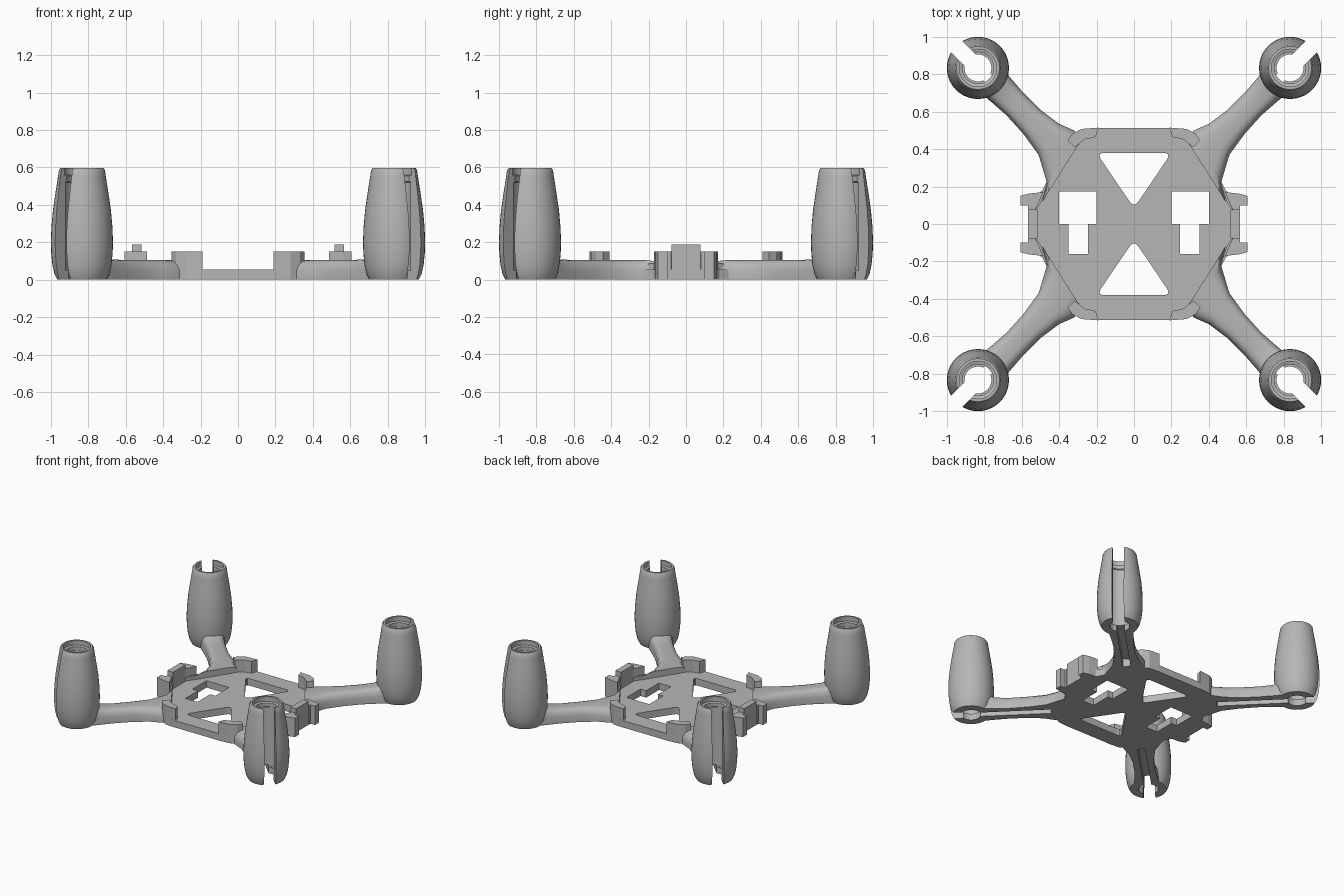
import bpy, bmesh, math
from mathutils import Vector, Matrix

cube = bpy.data.objects.get("Cube")
if cube:
    bpy.data.objects.remove(cube)

grey = bpy.data.materials.new("matte_grey")
grey.use_nodes = True
grey.diffuse_color = (0.47, 0.47, 0.47, 1)
grey.node_tree.nodes["Principled BSDF"].inputs["Base Color"].default_value = (0.47, 0.47, 0.47, 1)


def finish(name, bm):
    bmesh.ops.recalc_face_normals(bm, faces=bm.faces)
    mesh = bpy.data.meshes.new(name)
    bm.to_mesh(mesh)
    bm.free()
    mesh.materials.append(grey)
    obj = bpy.data.objects.new(name, mesh)
    bpy.context.collection.objects.link(obj)
    return obj


def activate(obj):
    bpy.ops.object.select_all(action='DESELECT')
    obj.select_set(True)
    bpy.context.view_layer.objects.active = obj


def loft(name, rings):
    """Skin a list of equal-sized closed rings and cap both ends."""
    bm = bmesh.new()
    rows = [[bm.verts.new(p) for p in ring] for ring in rings]
    n = len(rows[0])
    for a, b in zip(rows, rows[1:]):
        for i in range(n):
            j = (i + 1) % n
            bm.faces.new((a[i], a[j], b[j], b[i]))
    bm.faces.new(rows[0])
    bm.faces.new(rows[-1])
    return finish(name, bm)


def prism(name, outline, z0, z1):
    return loft(name, [[(x, y, z) for x, y in outline] for z in (z0, z1)])


def lathe(name, profile, x, y, sides=40):
    angles = [2 * math.pi * i / sides for i in range(sides)]
    return loft(name, [[(x + r * math.cos(a), y + r * math.sin(a), z) for a in angles]
                       for r, z in profile])


def rect(x0, x1, y0, y1):
    return [(x0, y0), (x1, y0), (x1, y1), (x0, y1)]


def combine(obj, other, operation):
    mod = obj.modifiers.new(operation.lower(), 'BOOLEAN')
    mod.operation = operation
    mod.solver = 'EXACT'
    mod.object = other
    activate(obj)
    bpy.ops.object.modifier_apply(modifier=mod.name)
    bpy.data.objects.remove(other)


def rounded(points, radius, steps=5):
    """Replace each corner with a short curve."""
    pts = [Vector(p) for p in points]
    out = []
    for i, p in enumerate(pts):
        a = p + (pts[i - 1] - p).normalized() * radius
        b = p + (pts[(i + 1) % len(pts)] - p).normalized() * radius
        for k in range(steps + 1):
            t = k / steps
            out.append(a * (1 - t) ** 2 + p * 2 * t * (1 - t) + b * t ** 2)
    return out


def diagonal_bar(name, sx, sy, start, end, width, z0, z1):
    """Box lying along the diagonal of one corner."""
    along = Vector((sx, sy)).normalized()
    side = Vector((-along.y, along.x)) * width / 2
    pts = [along * start - side, along * end - side, along * end + side, along * start + side]
    return prism(name, pts, z0, z1)


# Centre plate with its cut-outs
quarter = [(0.565, 0.08), (0.54, 0.14), (0.49, 0.18), (0.47, 0.22),
           (0.36, 0.44), (0.33, 0.48), (0.28, 0.505), (0.22, 0.513)]
half = quarter + [(-x, y) for x, y in reversed(quarter)]
plate = prism("centre_plate", half + [(-x, -y) for x, y in half], 0, 0.055)
for s in (1, -1):
    triangle = [(-0.2, 0.38 * s), (0.2, 0.38 * s), (0, 0.085 * s)]
    combine(plate, prism("triangle_cutter", rounded(triangle, 0.045), -0.1, 0.2), 'DIFFERENCE')
    xs = sorted((0.2 * s, 0.4 * s))
    combine(plate, prism("window_cutter", rect(*xs, 0, 0.175), -0.1, 0.2), 'DIFFERENCE')
    xs = sorted((0.245 * s, 0.35 * s))
    combine(plate, prism("slot_cutter", rect(*xs, -0.16, 0.01), -0.1, 0.2), 'DIFFERENCE')

# Arm edges from plate to motor pod, with the height at each station
inner_edge = [(0.28, 0.45), (0.32, 0.50), (0.40, 0.535), (0.50, 0.61),
              (0.59, 0.70), (0.655, 0.775), (0.70, 0.83), (0.76, 0.88)]
outer_edge = [(0.49, 0.12), (0.465, 0.22), (0.51, 0.37), (0.59, 0.48),
              (0.68, 0.58), (0.76, 0.65), (0.82, 0.70), (0.88, 0.76)]
heights = [0.105, 0.105, 0.105, 0.105, 0.105, 0.11, 0.14, 0.2]
section = [(0, 0), (0, 0.5), (0.06, 0.8), (0.16, 0.95), (0.3, 1),
           (0.7, 1), (0.84, 0.95), (0.94, 0.8), (1, 0.5), (1, 0)]

pod_profile = [(0.132, 0), (0.147, 0.03), (0.158, 0.08), (0.164, 0.14), (0.166, 0.2),
               (0.163, 0.28), (0.155, 0.37), (0.142, 0.46), (0.128, 0.55),
               (0.123, 0.585), (0.115, 0.597)]
bore_profile = [(0.072, -0.1), (0.072, 0.05), (0.092, 0.05), (0.092, 0.52),
                (0.084, 0.525), (0.084, 0.555), (0.1, 0.56), (0.1, 0.7)]
tab = [(0.355, 0.445), (0.33, 0.482), (0.28, 0.508), (0.19, 0.515),
       (0.205, 0.465), (0.265, 0.452), (0.315, 0.41)]
clip = [(0.465, 0.2), (0.50, 0.11), (0.53, 0.07), (0.567, 0.08), (0.567, 0.1),
        (0.607, 0.1), (0.607, 0.15), (0.56, 0.163), (0.485, 0.17)]
centre = 0.834

for sx, xname in ((1, "left"), (-1, "right")):
    for sy, yname in ((-1, "front"), (1, "back")):
        label = f"{yname}_{xname}"

        # Arm and hollow pod joined into one part
        rings = []
        for a, b, h in zip(inner_edge, outer_edge, heights):
            a, b = Vector(a), Vector(b)
            row = [(a.lerp(b, u), v * h) for u, v in section]
            rings.append([(p.x * sx, p.y * sy, z) for p, z in row])
        arm = loft(f"{label}_arm_and_pod", rings)
        combine(arm, lathe("pod", pod_profile, sx * centre, sy * centre), 'UNION')
        combine(arm, lathe("bore", bore_profile, sx * centre, sy * centre), 'DIFFERENCE')
        reach = centre * math.sqrt(2)
        combine(arm, diagonal_bar("slit", sx, sy, reach, reach + 0.3, 0.085, -0.1, 0.7), 'DIFFERENCE')
        # Wire channel under the arm
        combine(arm, diagonal_bar("channel", sx, sy, 0.6, reach, 0.055, -0.1, 0.06), 'DIFFERENCE')
        activate(arm)
        bpy.ops.object.shade_smooth_by_angle(angle=math.radians(35))

        # Raised corner tab and side clip
        prism(f"{label}_corner_tab", [(x * sx, y * sy) for x, y in tab], 0, 0.15)
        hook = [(x * sx, y * sy) for x, y in clip]
        prism(f"{label}_side_rim", [hook[i] for i in (0, 1, 2, 3, 7, 8)], 0, 0.085)
        prism(f"{label}_side_clip", hook[2:], 0, 0.15)

    # Upright wall between the side clips
    xs = sorted((0.517 * sx, 0.567 * sx))
    prism(f"{xname}_side_wall", rect(*xs, -0.078, 0.078), 0, 0.187)
